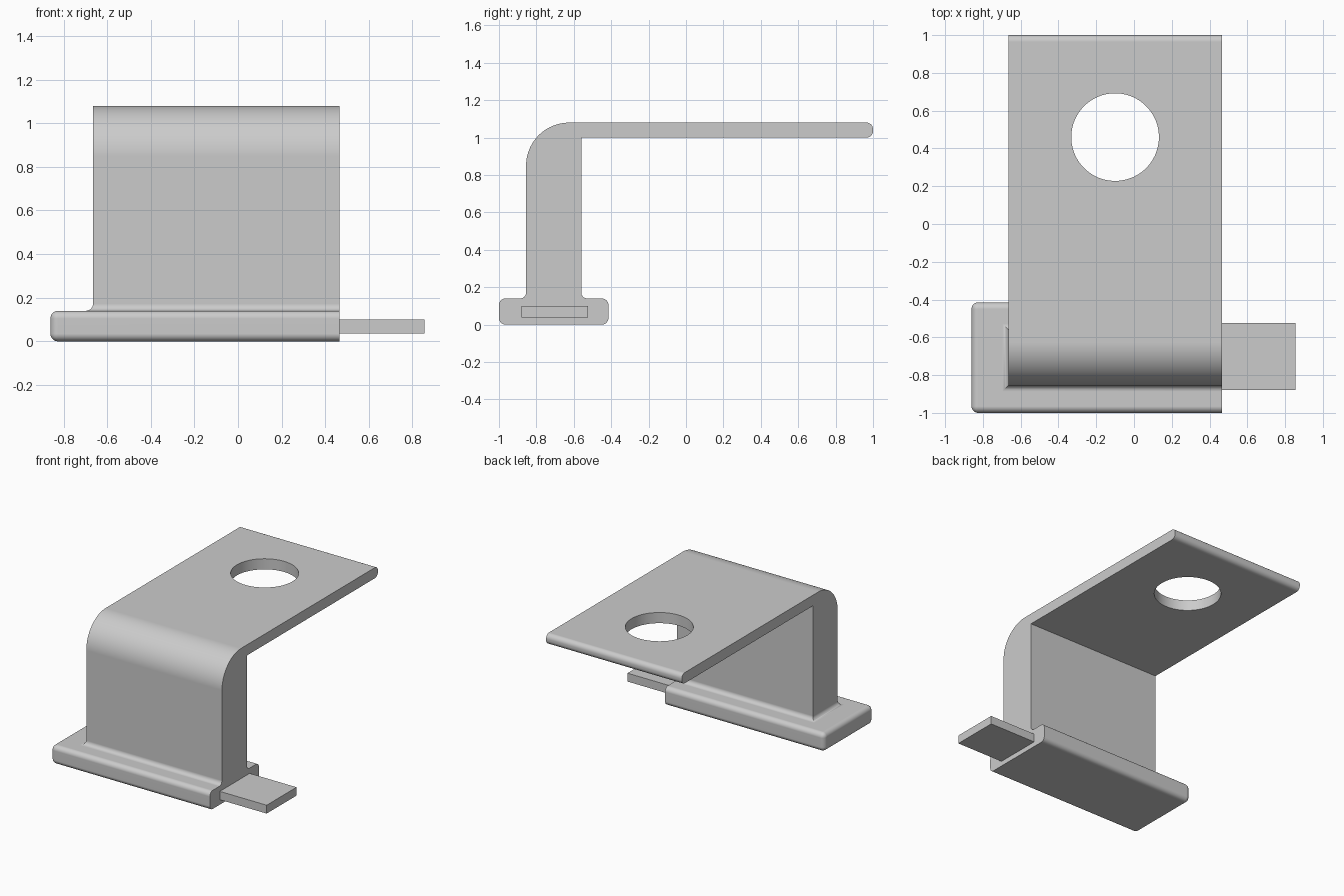
import bpy, bmesh, math

if "Cube" in bpy.data.objects:
    bpy.data.objects.remove(bpy.data.objects["Cube"])

X0, X1 = -0.665, 0.465          # bracket width
YF, YB = -0.855, -0.56          # upright front and back


def loft(name, rings):
    """Closed solid skinned through rings with equal point counts."""
    bm = bmesh.new()
    vs = [[bm.verts.new(p) for p in r] for r in rings]
    n = len(vs[0])
    for a, b in zip(vs, vs[1:]):
        for i in range(n):
            j = (i + 1) % n
            bm.faces.new((a[i], a[j], b[j], b[i]))
    bm.faces.new(vs[0])
    bm.faces.new(vs[-1])
    bmesh.ops.recalc_face_normals(bm, faces=bm.faces)
    me = bpy.data.meshes.new(name)
    bm.to_mesh(me)
    bm.free()
    ob = bpy.data.objects.new(name, me)
    bpy.context.collection.objects.link(ob)
    return ob


def rect(x0, x1, y0, y1, z):
    return [(x0, y0, z), (x1, y0, z), (x1, y1, z), (x0, y1, z)]


def arc(cy, cz, r, a0, a1, n):
    angles = [math.radians(a0 + (a1 - a0) * i / n) for i in range(n + 1)]
    return [(cy + r * math.cos(a), cz + r * math.sin(a)) for a in angles]


def activate(ob):
    bpy.ops.object.select_all(action='DESELECT')
    ob.select_set(True)
    bpy.context.view_layer.objects.active = ob


def combine(ob, other, operation):
    activate(ob)
    m = ob.modifiers.new(operation, 'BOOLEAN')
    m.operation, m.solver, m.object = operation, 'EXACT', other
    bpy.ops.object.modifier_apply(modifier=m.name)
    bpy.data.objects.remove(other)


# Upright and top plate: one side profile extruded across the width
profile = [(YF, 0.1), (YB, 0.1), (YB, 1.0)]
profile += arc(0.965, 1.035, 0.035, -90, 0, 8)
profile += arc(0.965, 1.045, 0.035, 0, 90, 8)
profile += arc(-0.625, 0.85, 0.23, 90, 180, 20)
bracket = loft("bracket", [[(x, y, z) for y, z in profile] for x in (X0, X1)])

# Round hole in the top plate
bpy.ops.mesh.primitive_cylinder_add(vertices=96, radius=0.232, depth=0.4,
                                    location=(-0.10, 0.46, 1.04))
hole = bpy.context.object
hole.hide_render = True
combine(bracket, hole, 'DIFFERENCE')

# Foot: slab with every edge rounded except around the flat right end
foot = loft("foot", [rect(-0.86, X1, -1, -0.415, z) for z in (0, 0.14)])
bm = bmesh.new()
bm.from_mesh(foot.data)
edges = [e for e in bm.edges if any(v.co.x < 0 for v in e.verts)]
bmesh.ops.bevel(bm, geom=edges, offset=0.035, segments=8, profile=0.5,
                affect='EDGES', clamp_overlap=True)
bm.to_mesh(foot.data)
bm.free()

# Concave mitred fillet where the upright meets the foot
f = 0.032
steps = [(f, 0.1)]
for i in range(9):
    a = math.radians(90 * i / 8)
    steps.append((f * (1 - math.sin(a)), 0.14 + f * (1 - math.cos(a))))
fillet = loft("fillet", [rect(X0 - d, X1, YF - d, YB + d, z) for d, z in steps])

combine(bracket, foot, 'UNION')
combine(bracket, fillet, 'UNION')

# Flat tab projecting from the right end
tab = loft("side_tab", [rect(X1, 0.855, -0.88, -0.525, z) for z in (0.037, 0.1)])

# Smooth curves, crisp edges, flat planes
activate(bracket)
bpy.ops.object.shade_smooth_by_angle(angle=math.radians(30))
wn = bracket.modifiers.new("weighted_normals", 'WEIGHTED_NORMAL')
wn.keep_sharp = True
